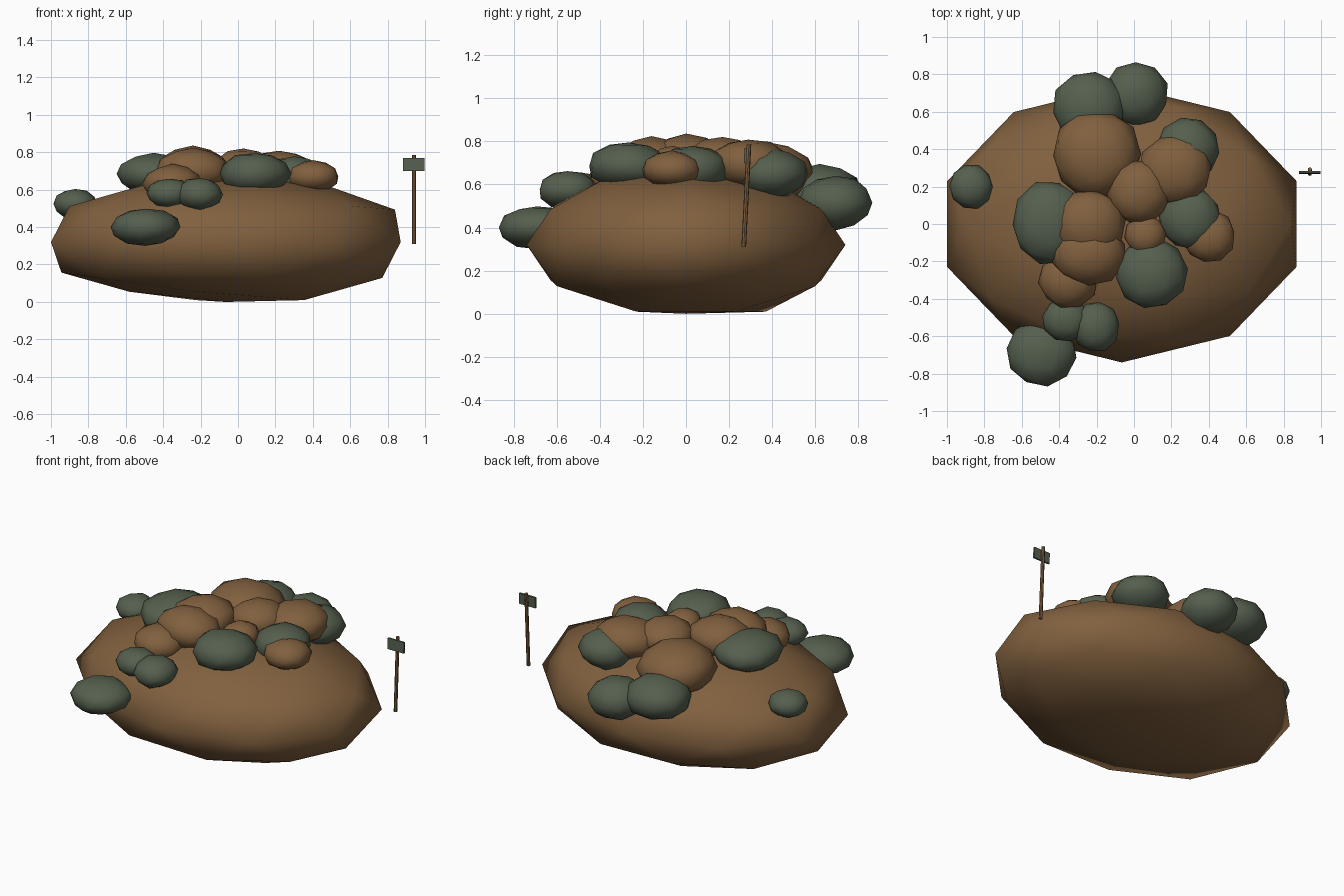
import bpy
import random
from mathutils import Vector, Matrix

random.seed(4)

cube = bpy.data.objects.get("Cube")
if cube:
    bpy.data.objects.remove(cube, do_unlink=True)


def material(name, colour):
    mat = bpy.data.materials.new(name)
    mat.use_nodes = True
    mat.diffuse_color = colour
    for node in mat.node_tree.nodes:
        if node.type == 'BSDF_PRINCIPLED':
            node.inputs["Base Color"].default_value = colour
            node.inputs["Roughness"].default_value = 0.9
    return mat


brown = material("earth brown", (0.22, 0.118, 0.049, 1))
green = material("moss green", (0.09, 0.115, 0.076, 1))


def blob(name, centre, radii, mat, spin=0.0, rough=0.0, floor=-1.0):
    """Faceted ball, lightly roughened and flattened below floor, then scaled."""
    bpy.ops.mesh.primitive_ico_sphere_add(subdivisions=2, radius=1)
    obj = bpy.context.object
    obj.name = name
    turn = Matrix.Rotation(spin, 3, 'Z')
    for v in obj.data.vertices:
        p = turn @ v.co * (1 + random.uniform(-rough, rough))
        p.z = max(p.z, floor)
        v.co = Vector([c * r for c, r in zip(p, radii)])
    obj.location = centre
    obj.data.materials.append(mat)
    bpy.ops.object.shade_smooth()
    return obj


# Broad earth mound with a flattened underside, lifted at its front right edge
mound = blob("mound", (-0.065, 0, 0.32), (0.983, 0.74, 0.365), brown, floor=-0.877)
for v in mound.data.vertices:
    if v.co.z < -0.3 and v.co.x < -0.1 and v.co.y < 0.1:
        v.co.z += 0.045
    elif v.co.x > 0.8 and v.co.z > 0.1:
        v.co.x += 0.025
        v.co.z += 0.01

# Heaped clods: x, y, z, radius across x, radius across y, half height
mossy = [
    (-0.24, 0.62, 0.56, 0.20, 0.20, 0.13),
    (0.01, 0.695, 0.515, 0.175, 0.175, 0.128),
    (0.285, 0.40, 0.65, 0.17, 0.165, 0.117),
    (-0.45, 0.01, 0.685, 0.205, 0.225, 0.11),
    (0.30, 0.03, 0.67, 0.17, 0.17, 0.11),
    (0.09, -0.265, 0.685, 0.195, 0.19, 0.113),
    (-0.87, 0.20, 0.525, 0.118, 0.118, 0.08),
    (-0.495, -0.69, 0.40, 0.188, 0.178, 0.102),
    (-0.365, -0.51, 0.58, 0.125, 0.12, 0.08),
    (-0.205, -0.55, 0.575, 0.127, 0.137, 0.09),
]
earthy = [
    (-0.20, 0.37, 0.645, 0.24, 0.238, 0.155),
    (-0.24, 0.00, 0.72, 0.195, 0.185, 0.112),
    (-0.24, -0.16, 0.70, 0.205, 0.168, 0.122),
    (-0.35, -0.30, 0.63, 0.158, 0.152, 0.105),
    (0.22, 0.29, 0.695, 0.198, 0.195, 0.117),
    (0.03, 0.17, 0.71, 0.17, 0.175, 0.11),
    (0.06, -0.06, 0.70, 0.11, 0.11, 0.08),
    (0.40, -0.065, 0.67, 0.143, 0.143, 0.085),
]
for label, group, mat in (("mossy_clod", mossy, green), ("earth_clod", earthy, brown)):
    for i, (x, y, z, rx, ry, rz) in enumerate(group, 1):
        blob(f"{label}_{i}", (x, y, z), (rx, ry, rz), mat,
             spin=random.uniform(0, 6), rough=0.04)

# Leaning signpost beside the mound
base, tip = Vector((0.94, 0.268, 0.31)), Vector((0.94, 0.292, 0.785))
axis = tip - base
lean = axis.to_track_quat('Z', 'Y').to_euler()
bpy.ops.mesh.primitive_cylinder_add(vertices=8, radius=0.011, depth=axis.length,
                                    location=(base + tip) / 2, rotation=lean)
post = bpy.context.object
post.name = "sign_post"
post.data.materials.append(brown)
bpy.ops.object.shade_smooth_by_angle()

# Blank sign board on the front of the post
bpy.ops.mesh.primitive_cube_add(size=1, location=(0.94, 0.276, 0.734))
board = bpy.context.object
board.name = "sign_board"
board.scale = (0.116, 0.012, 0.07)
board.rotation_euler.x = -0.05
board.data.materials.append(green)
